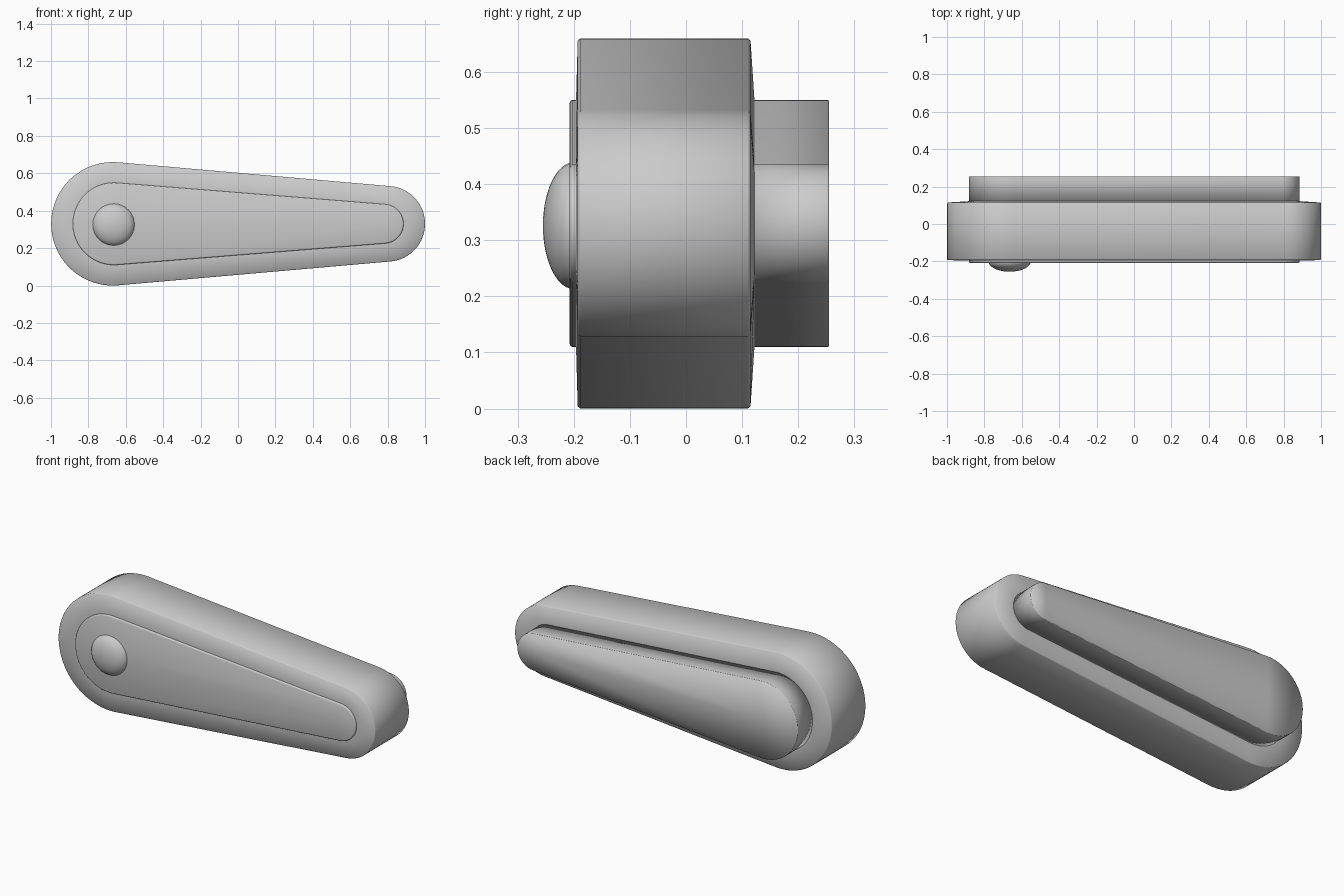
import bpy, bmesh, math

if "Cube" in bpy.data.objects:
    bpy.data.objects.remove(bpy.data.objects["Cube"])

BIG, SMALL, ZC = -0.669, 0.798, 0.33   # arc centres along x, shared height
OUTER = (0.33, 0.202)                  # big and small end radii of the body
INNER = (0.22, 0.105)                  # radii of the panel and back plate
IN_BIG, IN_SMALL = -0.663, 0.78
N_BIG, N_SMALL = 40, 32


def outline(c1, r1, c2, r2):
    """Tapered rounded outline: two arcs joined by tangent lines."""
    phi = math.acos((r1 - r2) / (c2 - c1))
    pts = []
    for i in range(N_BIG + 1):
        a = phi + (2 * math.pi - 2 * phi) * i / N_BIG
        pts.append((c1 + r1 * math.cos(a), ZC + r1 * math.sin(a)))
    for i in range(N_SMALL + 1):
        a = -phi + 2 * phi * i / N_SMALL
        pts.append((c2 + r2 * math.cos(a), ZC + r2 * math.sin(a)))
    return pts


def outer(d=0.0):
    return outline(BIG, OUTER[0] - d, SMALL, OUTER[1] - d)


def inner(d=0.0):
    return outline(IN_BIG, INNER[0] - d, IN_SMALL, INNER[1] - d)


def spine():
    return outline(IN_BIG, 0, IN_SMALL, 0)


def loft(name, rings):
    """Join (outline, y) rings front to back; spine rings close the ends."""
    bm = bmesh.new()
    loops = [[bm.verts.new((x, y, z)) for x, z in pts] for pts, y in rings]
    for a, b in zip(loops, loops[1:]):
        n = len(a)
        for i in range(n):
            j = (i + 1) % n
            bm.faces.new((a[i], a[j], b[j], b[i]))
    bmesh.ops.remove_doubles(bm, verts=bm.verts, dist=1e-5)
    bmesh.ops.recalc_face_normals(bm, faces=bm.faces)
    me = bpy.data.meshes.new(name)
    bm.to_mesh(me)
    bm.free()
    for p in me.polygons:
        p.use_smooth = True
    ob = bpy.data.objects.new(name, me)
    bpy.context.collection.objects.link(ob)
    return ob


# Main body with softly shaded rims and a slightly sloped back
loft("body", [(spine(), -0.196), (inner(), -0.196), (outer(0.004), -0.193),
              (outer(), -0.188), (outer(), 0.11), (outer(0.004), 0.115),
              (inner(), 0.122), (spine(), 0.122)])

# Back plate, softly shaded across its flat cap
loft("back_plate", [(spine(), 0.11), (inner(), 0.11), (inner(), 0.252),
                    (inner(0.001), 0.255), (spine(), 0.255)])

# Raised front panel with a small bevel
panel = loft("front_panel", [(spine(), -0.18), (inner(), -0.18), (inner(), -0.203),
                             (inner(0.002), -0.206), (inner(0.007), -0.208),
                             (spine(), -0.208)])

# Domed pivot button
bpy.ops.mesh.primitive_uv_sphere_add(segments=32, ring_count=24, radius=1,
                                     location=(-0.665, -0.2, 0.326),
                                     rotation=(math.pi / 2, 0, 0))
button = bpy.context.object
button.name = "pivot_button"
button.scale = (0.113, 0.113, 0.055)

for ob in (panel, button):
    bpy.ops.object.select_all(action='DESELECT')
    ob.select_set(True)
    bpy.context.view_layer.objects.active = ob
    bpy.ops.object.shade_smooth_by_angle(angle=math.radians(40))
